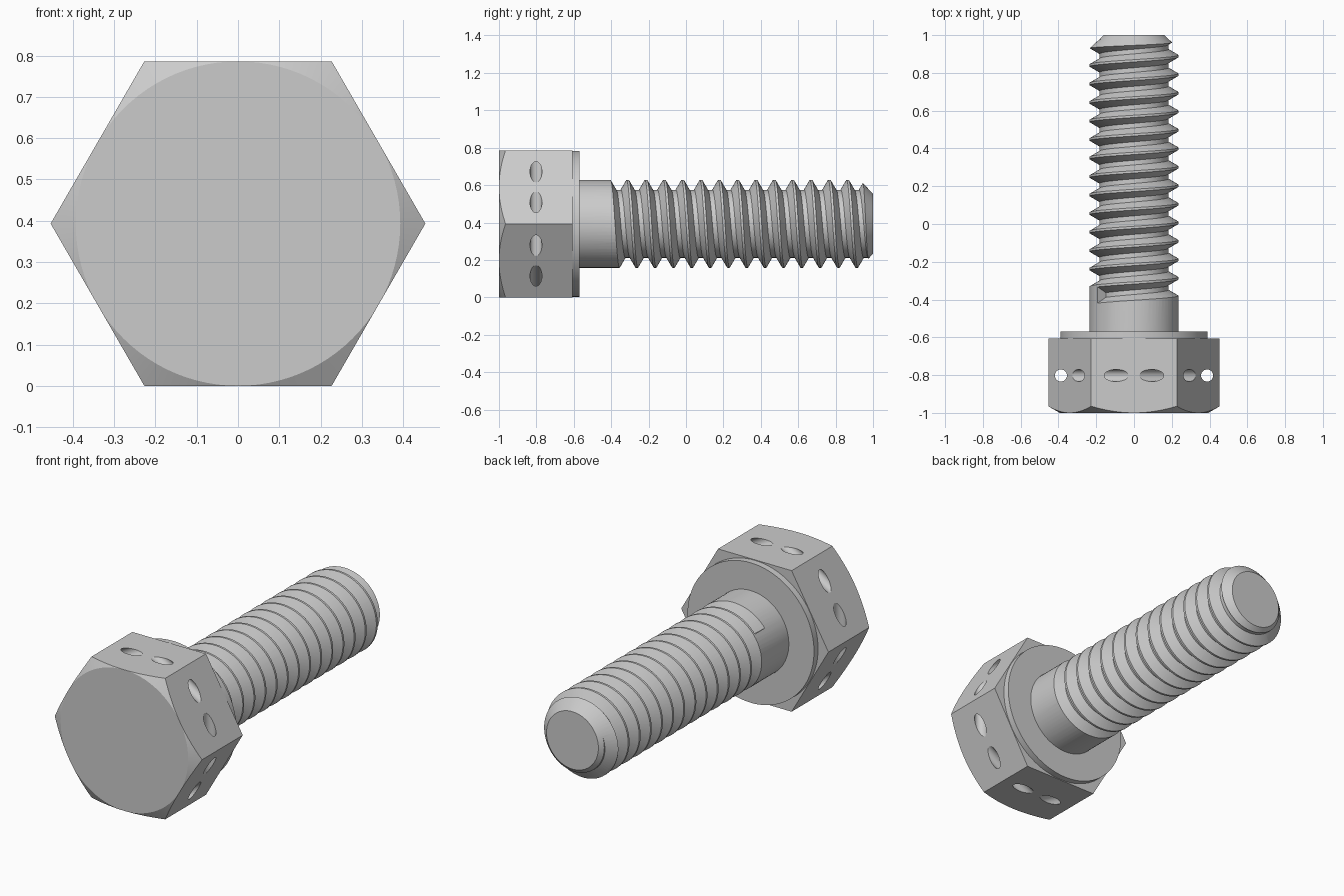
import bpy, bmesh
from math import sin, cos, tan, pi, radians
from mathutils import Matrix, Vector

if "Cube" in bpy.data.objects:
    bpy.data.objects.remove(bpy.data.objects["Cube"])

CZ = 0.393          # axis height = half the width across flats
APOTHEM = 0.393
PITCH = 0.098
MAJOR, MINOR = 0.235, 0.182


def skin(name, rings):
    """Closed solid from a sequence of equal-length vertex rings."""
    bm = bmesh.new()
    vs = [[bm.verts.new(p) for p in ring] for ring in rings]
    n = len(vs[0])
    for a, b in zip(vs, vs[1:]):
        for i in range(n):
            j = (i + 1) % n
            bm.faces.new((a[i], a[j], b[j], b[i]))
    bm.faces.new(vs[0])
    bm.faces.new(vs[-1])
    bmesh.ops.recalc_face_normals(bm, faces=bm.faces)
    me = bpy.data.meshes.new(name)
    bm.to_mesh(me)
    bm.free()
    ob = bpy.data.objects.new(name, me)
    bpy.context.collection.objects.link(ob)
    return ob


def turned(name, profile, n=72):
    """Solid turned about the bolt axis; profile is (radius, y) pairs."""
    return skin(name, [[(r * cos(2 * pi * i / n), y, CZ + r * sin(2 * pi * i / n))
                        for i in range(n)] for r, y in profile])


def combine(ob, tool, operation):
    mod = ob.modifiers.new("cut", 'BOOLEAN')
    mod.object, mod.operation, mod.solver = tool, operation, 'EXACT'
    bpy.context.view_layer.objects.active = ob
    bpy.ops.object.modifier_apply(modifier=mod.name)
    bpy.data.objects.remove(tool, do_unlink=True)


# Hex head with a 30 degree chamfer on the front corners
corner = APOTHEM / cos(pi / 6)
head = turned("hex_head", [(corner, -1.1), (corner, -0.606)], 6)
chamfer = turned("chamfer_tool", [(APOTHEM, -1), (APOTHEM + 0.1, -1 + 0.1 * tan(pi / 6)),
                                  (APOTHEM + 0.1, -0.5)], 96)
combine(head, chamfer, 'INTERSECT')

# Lock wire holes, one drilled across each corner
for k in range(6):
    a = k * pi / 3
    radial = Vector((cos(a), 0, sin(a)))
    along = Vector((-sin(a), 0, cos(a)))
    mid = Vector((0, -0.802, CZ)) + 0.387 * radial
    ring = [0.032 * (cos(2 * pi * i / 32) * radial + sin(2 * pi * i / 32) * Vector((0, 1, 0)))
            for i in range(32)]
    drill = skin("drill_tool", [[mid + t * along + p for p in ring] for t in (-0.25, 0.25)])
    combine(head, drill, 'DIFFERENCE')

# Round washer face behind the head
washer = turned("washer_face", [(0.39, -0.615), (0.39, -0.57)], 96)

# Shank with chamfered tip
shank = turned("threaded_shank", [(MAJOR, -0.59), (MAJOR, 0.93), (0.16, 1.0)])

# Right-handed helical groove, swept as a 60 degree trapezoid
outer = MAJOR + 0.003
root = PITCH / 8
wide = root + (outer - MINOR) * tan(pi / 6)
section = [(MINOR, -root), (outer, -wide), (outer, wide), (MINOR, root)]
rings = []
for i in range(15 * 72):
    deg = 145 - 5 * i
    a = radians(deg)
    y = -0.361 + PITCH * (90 - deg) / 360
    rings.append([(r * cos(a), y + dy, CZ + r * sin(a)) for r, dy in section])
combine(shank, skin("thread_tool", rings), 'DIFFERENCE')

# Smooth the round surfaces, keep the edges crisp
bpy.ops.object.select_all(action='DESELECT')
for ob in (head, washer, shank):
    ob.select_set(True)
bpy.context.view_layer.objects.active = head
bpy.ops.object.shade_smooth_by_angle(angle=radians(20))
